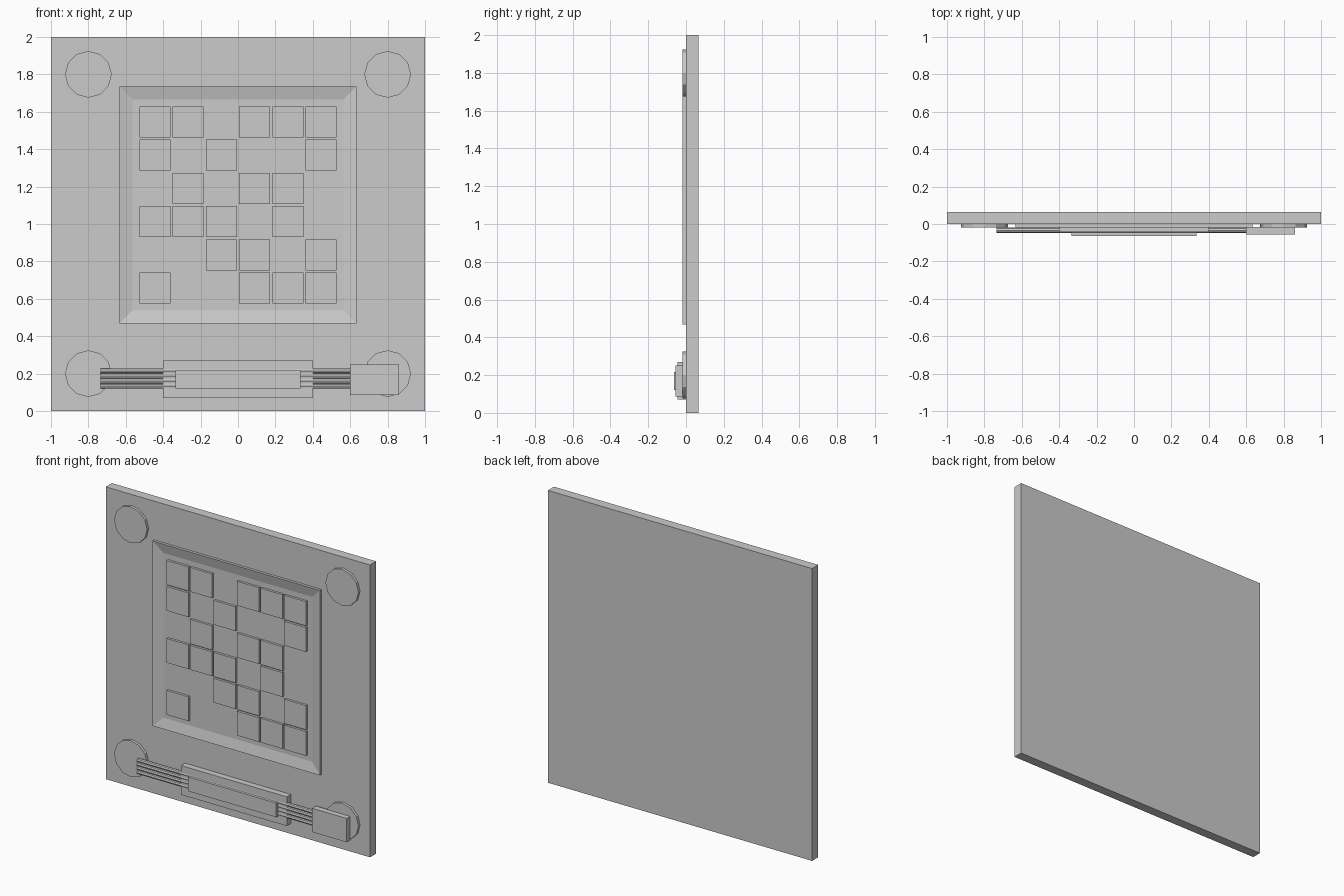
import bpy, bmesh, math

if "Cube" in bpy.data.objects:
    bpy.data.objects.remove(bpy.data.objects["Cube"])


def box(name, x0, x1, y0, y1, z0, z1):
    bm = bmesh.new()
    bmesh.ops.create_cube(bm, size=1)
    for v in bm.verts:
        v.co = ((x0 + x1) / 2 + v.co.x * (x1 - x0),
                (y0 + y1) / 2 + v.co.y * (y1 - y0),
                (z0 + z1) / 2 + v.co.z * (z1 - z0))
    mesh = bpy.data.meshes.new(name)
    bm.to_mesh(mesh)
    bm.free()
    ob = bpy.data.objects.new(name, mesh)
    bpy.context.collection.objects.link(ob)
    return ob


def cylinder(name, sides, radius, depth, loc, rot):
    bpy.ops.mesh.primitive_cylinder_add(vertices=sides, radius=radius, depth=depth,
                                        location=loc, rotation=rot)
    bpy.context.object.name = name


FACE = -0.001      # front of the slab
LOW = -0.019       # front of the thin raised details
MID = 1.102        # height of the tile panel's centre

# Wall slab
box("slab", -1, 1, FACE, 0.065, 0, 2)

# Corner discs
for x in (-0.8, 0.8):
    for z in (0.2, 1.8):
        cylinder("corner_disc", 12, 0.125, 0.03, (x, LOW + 0.015, z), (math.pi / 2, 0, 0))

# Square panel with a recessed middle
panel = box("tile_frame", -0.633, 0.633, LOW, FACE + 0.004, MID - 0.633, MID + 0.633)
bm = bmesh.new()
bm.from_mesh(panel.data)
bm.faces.ensure_lookup_table()
front = min(bm.faces, key=lambda f: f.calc_center_median().y)
bmesh.ops.inset_region(bm, faces=[front], thickness=0.098)
for v in front.verts:
    v.co.y = FACE - 0.002
bm.to_mesh(panel.data)
bm.free()

# Tiles in the recess, top row first
rows = ["110111", "101001", "010110", "111010", "001101", "100111"]
pitch, half = 0.1778, 0.083
for r, row in enumerate(rows):
    for c, on in enumerate(row):
        if on == "1":
            x = (c - 2.5) * pitch
            z = MID + (2.5 - r) * pitch
            box("tile", x - half, x + half, LOW, FACE, z - half, z + half)

# Cable holder plate and its cover
box("holder_plate", -0.4, 0.4, -0.044, FACE, 0.07, 0.27)
box("holder_cover", -0.334, 0.334, -0.064, -0.04, 0.12, 0.217)

# Four parallel cables
for i in range(4):
    z = 0.174 + (i - 1.5) * 0.027
    cylinder("cable", 8, 0.0135, 1.36, (-0.055, -0.0335, z), (0, math.pi / 2, 0))

# Connector block at the cable end
box("connector", 0.6, 0.862, -0.056, -0.015, 0.087, 0.25)
